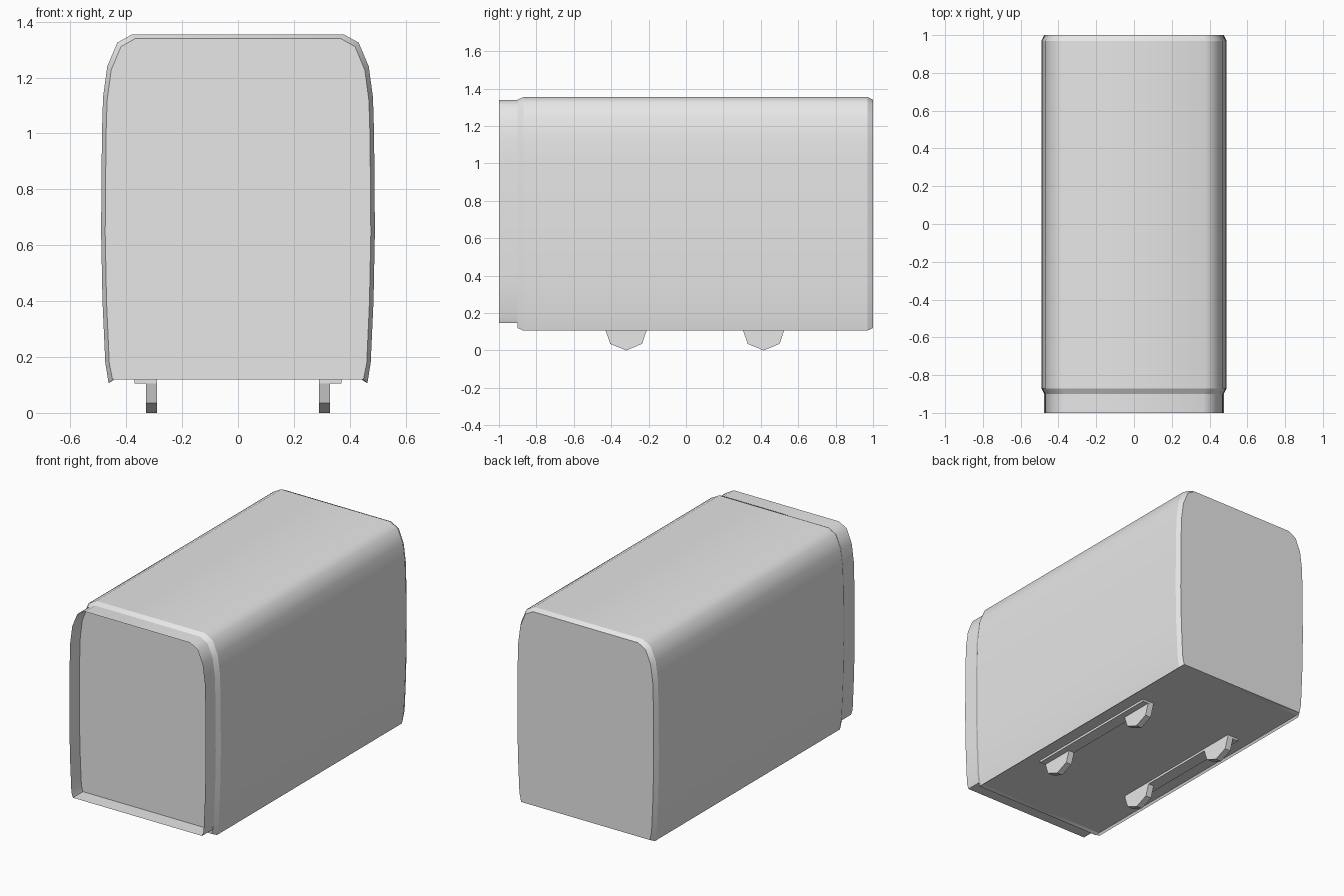
import bpy
import bmesh
import math

old = bpy.data.objects.get("Cube")
if old:
    bpy.data.objects.remove(old, do_unlink=True)

grey = bpy.data.materials.new("light_grey")
grey.use_nodes = True
grey.diffuse_color = (0.8, 0.8, 0.8, 1)
grey.node_tree.nodes["Principled BSDF"].inputs["Base Color"].default_value = (0.8, 0.8, 0.8, 1)

SMOOTH_ANGLE = math.radians(45)
FLOOR = 0.12

# Right half of the casing cross-section (x, z), top to bottom
HALF = [(0.378, 1.355), (0.432, 1.325), (0.468, 1.24), (0.483, 1.13), (0.487, 1.0),
        (0.49, 0.65), (0.485, 0.4), (0.475, 0.18), (0.463, 0.106), (0.455, FLOOR)]


def mirrored(half):
    return half + [(-x, z) for x, z in reversed(half)]


def inset(half, bottom):
    """Slightly smaller section whose lower edge is flat at the given height."""
    return [(x * 0.97, max(bottom, FLOOR + (z - FLOOR) * 0.988)) for x, z in half]


def finish(name, bm, smooth=False):
    bmesh.ops.recalc_face_normals(bm, faces=bm.faces[:])
    if smooth:
        for f in bm.faces:
            f.smooth = True
        for e in bm.edges:
            # keep the end rings crisp, soften only the lengthwise folds
            across = abs(e.verts[0].co.y - e.verts[1].co.y) < 1e-5
            e.smooth = not across and len(e.link_faces) == 2 and e.calc_face_angle() < SMOOTH_ANGLE
    mesh = bpy.data.meshes.new(name)
    bm.to_mesh(mesh)
    bm.free()
    mesh.materials.append(grey)
    obj = bpy.data.objects.new(name, mesh)
    bpy.context.collection.objects.link(obj)
    return obj


def loft(name, sections, capped):
    """Skin a list of (y, outline) sections."""
    bm = bmesh.new()
    rings = [[bm.verts.new((x, y, z)) for x, z in outline] for y, outline in sections]
    for a, b in zip(rings, rings[1:]):
        for i in range(len(a)):
            j = (i + 1) % len(a)
            bm.faces.new((a[i], a[j], b[j], b[i]))
    if capped:
        bm.faces.new(rings[0])
        bm.faces.new(rings[-1])
    return finish(name, bm, smooth=True)


def prism(name, outline, x0, x1):
    """Extrude a (y, z) outline along x."""
    bm = bmesh.new()
    face = bm.faces.new([bm.verts.new((x0, y, z)) for y, z in outline])
    out = bmesh.ops.extrude_face_region(bm, geom=[face])
    moved = [v for v in out["geom"] if isinstance(v, bmesh.types.BMVert)]
    bmesh.ops.translate(bm, verts=moved, vec=(x1 - x0, 0, 0))
    return finish(name, bm)


# Casing with narrow chamfers at both ends
full = mirrored(HALF)
small = mirrored(inset(HALF, FLOOR))
loft("casing", [(-0.9, small), (-0.87, full), (0.97, full), (1.0, small)], True)

# Open thin rim standing out around the front panel
rim = mirrored(inset(HALF[:-2], FLOOR) + [(0.45, 0.146)])
loft("front_rim", [(-1.0, rim), (-0.9, rim)], False)

# Rails and feet underneath
for side, sign in (("left", 1), ("right", -1)):
    prism(side + "_rail", [(-0.43, 0.106), (0.525, 0.106), (0.525, 0.121), (-0.43, 0.121)],
          sign * 0.29, sign * 0.37)
    for end, y in (("front", -0.32), ("back", 0.415)):
        foot = [(y - 0.11, 0.107), (y - 0.085, 0.035), (y, 0), (y + 0.085, 0.035), (y + 0.11, 0.107)]
        prism(f"{end}_{side}_foot", foot, sign * 0.29, sign * 0.33)
